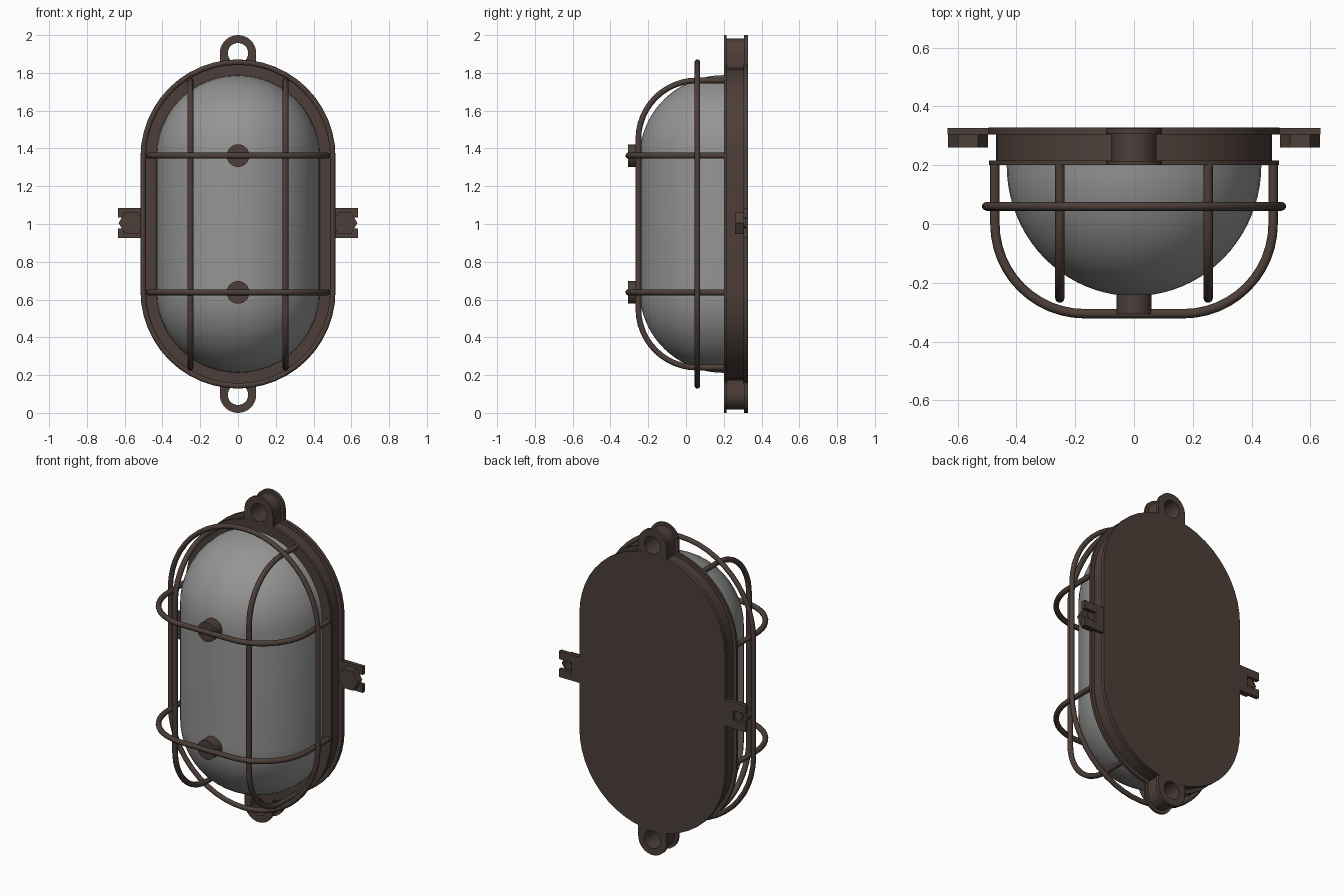
import bpy, bmesh, math
from mathutils import Vector

if "Cube" in bpy.data.objects:
    bpy.data.objects.remove(bpy.data.objects["Cube"])

MID, OFF = 1.0, 0.355          # height of the centre, half length of the straight sides


def material(name, rgb):
    m = bpy.data.materials.new(name)
    m.diffuse_color = (*rgb, 1)
    m.use_nodes = True
    m.node_tree.nodes["Principled BSDF"].inputs["Base Color"].default_value = m.diffuse_color
    return m


BROWN = material("dark_bronze", (0.072, 0.049, 0.040))
GREY = material("grey_glass", (0.30, 0.30, 0.30))


def finish(ob, mat, angle=35):
    ob.data.materials.clear()
    ob.data.materials.append(mat)
    bpy.ops.object.select_all(action='DESELECT')
    ob.select_set(True)
    bpy.context.view_layer.objects.active = ob
    bpy.ops.object.shade_smooth_by_angle(angle=math.radians(angle))
    return ob


def from_bmesh(name, bm, mat, angle=35):
    bmesh.ops.recalc_face_normals(bm, faces=bm.faces)
    me = bpy.data.meshes.new(name)
    bm.to_mesh(me)
    bm.free()
    ob = bpy.data.objects.new(name, me)
    bpy.context.collection.objects.link(ob)
    return finish(ob, mat, angle)


def stadium(r, n=24):
    """Long rounded outline in x, z."""
    pts = []
    for start, s in ((0, 1), (math.pi, -1)):
        for i in range(n + 1):
            a = start + math.pi * i / n
            pts.append((r * math.cos(a), MID + s * OFF + r * math.sin(a)))
    return pts


def circle(r, cx, cz, n):
    return [(cx + r * math.cos(2 * math.pi * i / n), cz + r * math.sin(2 * math.pi * i / n))
            for i in range(n)]


def prism(name, pts, y0, y1, mat=BROWN):
    """Extrude an x, z outline from y0 to y1."""
    bm = bmesh.new()
    face = bm.faces.new([bm.verts.new((x, y0, z)) for x, z in pts])
    ext = bmesh.ops.extrude_face_region(bm, geom=[face])
    verts = [v for v in ext["geom"] if isinstance(v, bmesh.types.BMVert)]
    bmesh.ops.translate(bm, verts=verts, vec=(0, y1 - y0, 0))
    return from_bmesh(name, bm, mat)


def tube(name, pts, radius, closed=False):
    cu = bpy.data.curves.new(name, 'CURVE')
    cu.dimensions = '3D'
    cu.bevel_depth = radius
    cu.bevel_resolution = 3
    cu.use_fill_caps = True
    sp = cu.splines.new('POLY')
    sp.points.add(len(pts) - 1)
    for p, co in zip(sp.points, pts):
        p.co = (*co, 1)
    sp.use_cyclic_u = closed
    ob = bpy.data.objects.new(name, cu)
    bpy.context.collection.objects.link(ob)
    bpy.ops.object.select_all(action='DESELECT')
    ob.select_set(True)
    bpy.context.view_layer.objects.active = ob
    bpy.ops.object.convert(target='MESH')
    return finish(bpy.context.object, BROWN, 50)


def hoop(half, front, r, n=12):
    """Side-to-side guard path (u, y): straight legs, round corners, flat front."""
    side = [(half, 0.21)]
    for i in range(n + 1):
        a = math.pi / 2 * i / n
        side.append((half - r + r * math.cos(a), front + r - r * math.sin(a)))
    return side + [(-u, y) for u, y in reversed(side)]


# Housing: back flange, recessed core and front flange
prism("back_flange", stadium(0.495), 0.305, 0.328)
prism("housing_core", stadium(0.47), 0.21, 0.31)
prism("front_flange", stadium(0.493), 0.20, 0.216)

# Glass dome, long rounded bowl
bm = bmesh.new()
rings = []
steps = 20
for k in range(steps + 1):
    a = math.pi / 2 * k / steps
    r = 0.433 * math.cos(a)
    rings.append([bm.verts.new((x, 0.20 - 0.445 * math.sin(a), z)) for x, z in stadium(r)])
for lo, hi in zip(rings, rings[1:]):
    for i in range(len(lo)):
        j = (i + 1) % len(lo)
        bm.faces.new((lo[i], lo[j], hi[j], hi[i]))
bmesh.ops.remove_doubles(bm, verts=bm.verts, dist=1e-4)
from_bmesh("glass_dome", bm, GREY, 60)

# Wire guard: ring, two upright hoops and two cross hoops with front bosses
tube("guard_ring", [(x, 0.06, z) for x, z in stadium(0.502)], 0.015, True)
for s, side in ((-1, "left"), (1, "right")):
    tube(f"upright_hoop_{side}", [(s * 0.252, y, MID + u) for u, y in hoop(0.76, -0.252, 0.31)], 0.016)
for s, side in ((-1, "lower"), (1, "upper")):
    z = MID + s * 0.362
    tube(f"cross_hoop_{side}", [(u, y, z) for u, y in hoop(0.473, -0.305, 0.305)], 0.016)
    prism(f"front_boss_{side}", circle(0.06, 0, z, 24), -0.306, -0.20)


# Hanging ears: round top, square foot sunk in the housing, bored through
def ear(name, s, r, y0, y1, hole=0.054, n=40):
    cz = MID + s * 0.904
    bm = bmesh.new()
    loops = []
    for y in (y0, y1):
        outer, inner = [], []
        for i in range(n):
            a = 2 * math.pi * i / n
            c, d = math.cos(a), math.sin(a)
            k = r if d >= 0 else r / max(abs(c), abs(d))
            outer.append(bm.verts.new((k * c, y, cz + s * k * d)))
            inner.append(bm.verts.new((hole * c, y, cz + s * hole * d)))
        loops.append((outer, inner))
    (o0, i0), (o1, i1) = loops
    for i in range(n):
        j = (i + 1) % n
        for p, q in ((o0, i0), (o1, i1), (o0, o1), (i0, i1)):
            bm.faces.new((p[i], p[j], q[j], q[i]))
    from_bmesh(name, bm, BROWN)


for s, side in ((-1, "bottom"), (1, "top")):
    ear(f"{side}_ear_front", s, 0.096, 0.201, 0.215)
    ear(f"{side}_ear_core", s, 0.077, 0.212, 0.308)
    ear(f"{side}_ear_back", s, 0.096, 0.306, 0.327)

# Side clamps: slotted lug with a hex bolt
for s, side in ((-1, "left"), (1, "right")):
    lug = [(0.46, -0.08), (0.635, -0.08), (0.635, -0.03), (0.55, -0.03),
           (0.55, 0.03), (0.635, 0.03), (0.635, 0.08), (0.46, 0.08)]
    prism(f"{side}_lug", [(s * x, MID + 0.005 + z) for x, z in lug], 0.304, 0.327)
    prism(f"{side}_bolt_head", circle(0.068, s * 0.564, MID + 0.005, 6), 0.26, 0.3045)
    prism(f"{side}_bolt_shank", circle(0.026, s * 0.578, MID + 0.005, 16), 0.30, 0.318)
